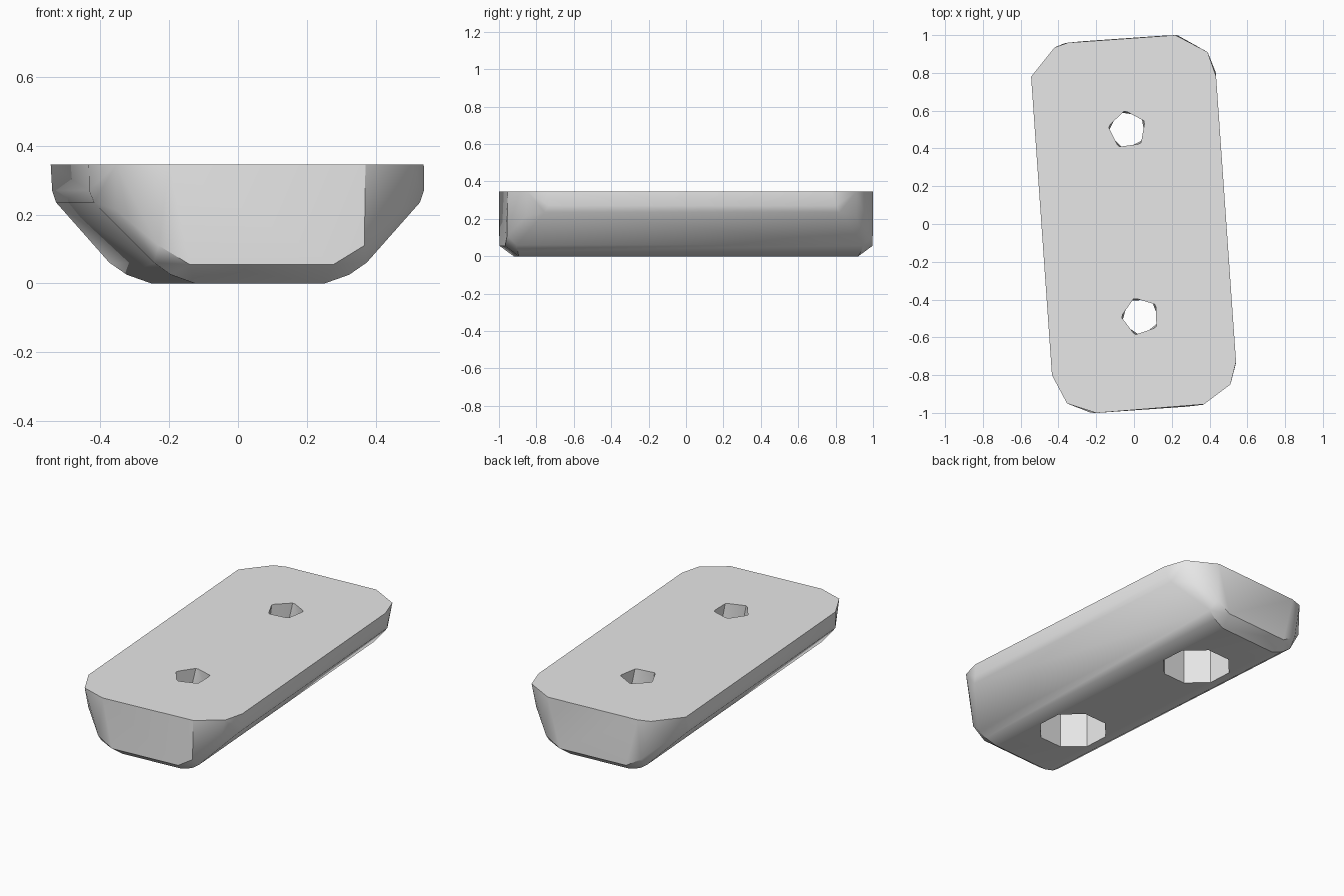
import bpy, bmesh, math
from mathutils import Matrix, Vector

cube = bpy.data.objects.get("Cube")
if cube:
    bpy.data.objects.remove(cube, do_unlink=True)

HEIGHT = 0.345
TURN = Matrix.Rotation(math.radians(4), 4, 'Z')   # block sits slightly turned

grey = bpy.data.materials.new("plain grey")
grey.use_nodes = True
colour = (0.8, 0.8, 0.8, 1)
grey.diffuse_color = colour
grey.node_tree.nodes["Principled BSDF"].inputs["Base Color"].default_value = colour


def hull_object(name, points):
    """Convex solid around the points, turned with the block."""
    bm = bmesh.new()
    for p in points:
        bm.verts.new(TURN @ Vector(p))
    result = bmesh.ops.convex_hull(bm, input=bm.verts)
    loose = set(result["geom_interior"]) | set(result["geom_unused"])
    bmesh.ops.delete(bm, geom=[g for g in loose if isinstance(g, bmesh.types.BMVert)],
                     context='VERTS')
    bmesh.ops.dissolve_limit(bm, angle_limit=math.radians(1),
                             verts=bm.verts, edges=bm.edges)
    bmesh.ops.recalc_face_normals(bm, faces=bm.faces)
    mesh = bpy.data.meshes.new(name)
    bm.to_mesh(mesh)
    bm.free()
    mesh.materials.append(grey)
    obj = bpy.data.objects.new(name, mesh)
    bpy.context.collection.objects.link(obj)
    return obj


def ring(centre_y, radius, z, sides, start):
    """Regular polygon around a hole axis."""
    angles = [math.radians(start) + i * math.tau / sides for i in range(sides)]
    return [(radius * math.cos(a), centre_y + radius * math.sin(a), z) for a in angles]


# Flat top outline with clipped, slightly uneven corners
top = [(-.269, -.984), (.303, -.978), (.45, -.883), (.488, -.766),
       (.488, .748), (.452, .881), (.289, .982), (-.282, .982),
       (-.354, .962), (-.489, .816), (-.489, -.768), (-.42, -.923)]
points = [(x, y, HEIGHT) for x, y in top]

# Rounded underside: one quarter, mirrored to all four corners
quarter = [(.488, .77, .27), (.475, .79, .235), (.42, .885, .215),
           (.31, .93, .06), (.26, .92, .025), (.19, .91, 0),
           (.3, .98, .11), (.21, .984, .055)]
for sx in (-1, 1):
    for sy in (-1, 1):
        points += [(sx * x, sy * y, z) for x, y, z in quarter]

block = hull_object("mounting_block", points)
bpy.context.view_layer.objects.active = block
block.select_set(True)

# Two bolt holes: wide bore from below, narrow five-sided hole through the top
for y, start in ((.5, 94), (-.49, 105)):
    bore = hull_object("bore_cutter", ring(y, .195, -.05, 8, 22) + ring(y, .195, .25, 8, 22))
    shaft = hull_object("shaft_cutter",
                        ring(y, .1, .2, 5, start + 20) + ring(y, .1, .37, 5, start))
    for cutter in (bore, shaft):
        cutter.hide_render = True
        mod = block.modifiers.new("hole", 'BOOLEAN')
        mod.operation = 'DIFFERENCE'
        mod.solver = 'EXACT'
        mod.object = cutter
        bpy.ops.object.modifier_apply(modifier=mod.name)
        bpy.data.objects.remove(cutter, do_unlink=True)

bpy.ops.object.shade_smooth_by_angle(angle=math.radians(30))
